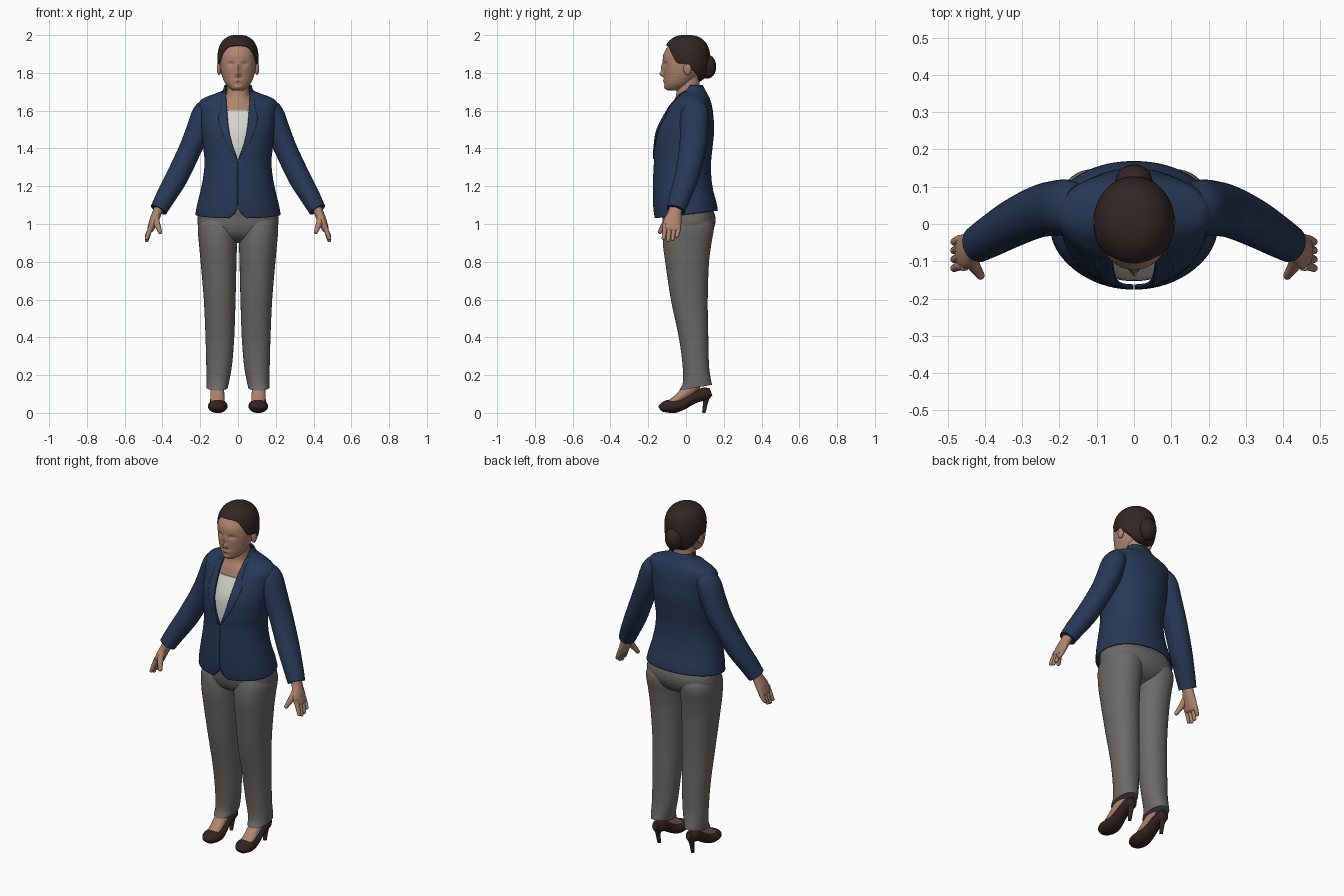
import bpy, bmesh, math
from mathutils import Vector

if "Cube" in bpy.data.objects:
    bpy.data.objects.remove(bpy.data.objects["Cube"], do_unlink=True)


def material(name, *rgb):
    m = bpy.data.materials.new(name)
    m.use_nodes = True
    m.diffuse_color = (*rgb, 1)
    m.node_tree.nodes["Principled BSDF"].inputs["Base Color"].default_value = (*rgb, 1)
    return m


navy = material("navy cloth", .02, .04, .095)
grey = material("grey cloth", .15, .142, .138)
skin = material("skin", .43, .235, .16)
dark = material("dark brown hair", .033, .018, .018)
leather = material("brown leather", .034, .016, .016)
white = material("white cloth", .66, .65, .61)


def spline(rows, u):
    """Smooth interpolation of rows, whose first entry is the rising key."""
    last = len(rows) - 1
    i = max(0, min(last - 1, sum(r[0] <= u for r in rows) - 1))
    r0, r1 = rows[i], rows[i + 1]
    h = r1[0] - r0[0]
    t = min(1, max(0, (u - r0[0]) / h))

    def slope(j, c):
        a, b = rows[max(j - 1, 0)], rows[min(j + 1, last)]
        return (b[c] - a[c]) / (b[0] - a[0])
    out = []
    for c in range(1, len(r0)):
        d0, d1 = slope(i, c) * h, slope(i + 1, c) * h
        p, q = r0[c], r1[c]
        out.append(p + t * d0 + t * t * (3 * (q - p) - 2 * d0 - d1) + t ** 3 * (2 * (p - q) + d0 + d1))
    return out


def keys(rows, sub):
    out = [a[0] + (b[0] - a[0]) * k / sub for a, b in zip(rows, rows[1:]) for k in range(sub)]
    return out + [rows[-1][0]]


def build(name, rings, mat, closed=True, caps=(True, True), mirror=False, thick=0):
    """Skin a list of equally long point rings."""
    bm = bmesh.new()
    vs = [[bm.verts.new(p) for p in ring] for ring in rings]
    n = len(vs[0])
    for a, b in zip(vs, vs[1:]):
        for j in range(n if closed else n - 1):
            k = (j + 1) % n
            bm.faces.new((a[j], a[k], b[k], b[j]))
    for on, ring in zip(caps, (vs[0], vs[-1])):
        if on and closed:
            bm.faces.new(ring)
    bmesh.ops.recalc_face_normals(bm, faces=bm.faces)
    mesh = bpy.data.meshes.new(name)
    bm.to_mesh(mesh)
    bm.free()
    mesh.materials.append(mat)
    ob = bpy.data.objects.new(name, mesh)
    bpy.context.scene.collection.objects.link(ob)
    bpy.ops.object.select_all(action='DESELECT')
    ob.select_set(True)
    bpy.context.view_layer.objects.active = ob
    bpy.ops.object.shade_smooth_by_angle(angle=math.radians(45))
    if thick:
        s = ob.modifiers.new("thickness", 'SOLIDIFY')
        s.thickness, s.offset = thick, 0
    if mirror:
        ob.modifiers.new("mirror", 'MIRROR')
    return ob


def spow(v, e):
    return math.copysign(abs(v) ** e, v)


def oval(z, cx, rx, front, back, t, n=2.0, grow=0.0):
    """Point on a level section; t = 0 is the front."""
    ry = (back - front) / 2 + grow
    return Vector((cx + (rx + grow) * spow(math.sin(t), 2 / n),
                   (front + back) / 2 - ry * spow(math.cos(t), 2 / n), z))


def stack(name, rows, mat, n=2.0, sub=5, seg=48, tilt=None, edit=None, **kw):
    """Body made of level sections (z, centre x, half width, front, back)."""
    rings = []
    for z in keys(rows, sub):
        ring = [oval(z, *spline(rows, z), math.tau * j / seg, n) for j in range(seg)]
        for p in ring:
            if tilt:
                p.z += tilt(z) * p.y
            if edit:
                edit(p)
        rings.append(ring)
    return build(name, rings, mat, **kw)


def tube(name, pts, mat, ref=(0, 1, 0), sub=5, seg=24, rounded=False, mirror=True):
    """Tube through (x, y, z, half thickness, half width along ref)."""
    rows = [(i, *p) for i, p in enumerate(pts)]
    line = [spline(rows, u) for u in keys(rows, sub)]
    pos = [Vector(p[:3]) for p in line]
    rings = []

    def ring(c, d, a, b):
        u = Vector(ref)
        u = (u - d * u.dot(d)).normalized()
        v = d.cross(u)
        pts = [c + u * b * math.cos(math.tau * j / seg) + v * a * math.sin(math.tau * j / seg)
               for j in range(seg)]
        for p in pts:
            p.z = max(p.z, 0)
        rings.append(pts)
    for i, p in enumerate(line):
        d = (pos[min(i + 1, len(pos) - 1)] - pos[max(i - 1, 0)]).normalized()
        ring(pos[i], d, p[3], p[4])
    if rounded:
        for step in (.35, .65, .85, .97):
            s = math.sqrt(1 - step * step)
            ring(pos[-1] + d * p[3] * step, d, p[3] * s, p[4] * s)
    return build(name, rings, mat, mirror=mirror)


def ellipsoid(name, c, r, mat, mirror=False):
    rings = [[(c[0] + r[0] * math.sin(f) * math.cos(math.tau * j / 28),
               c[1] + r[1] * math.sin(f) * math.sin(math.tau * j / 28),
               c[2] + r[2] * math.cos(f)) for j in range(28)]
             for f in [math.pi * (k + .2) / 16.4 for k in range(17)]]
    return build(name, rings, mat, mirror=mirror)


# Jacket: one open sheet whose front edges follow the neckline and hem
torso = [(1.05, 0, .222, -.163, .165), (1.1, 0, .213, -.169, .157), (1.17, 0, .196, -.172, .14),
         (1.25, 0, .18, -.17, .13), (1.33, 0, .173, -.166, .129), (1.4, 0, .18, -.166, .136),
         (1.5, 0, .19, -.153, .145), (1.6, 0, .2, -.102, .138), (1.63, 0, .205, -.082, .132),
         (1.655, 0, .192, -.06, .125), (1.672, 0, .16, -.048, .118), (1.69, 0, .11, -.036, .108),
         (1.705, 0, .08, -.022, .1), (1.735, 0, .068, .0, .084)]
opening = [(1.05, .045), (1.075, .014), (1.1, .003), (1.2, .001), (1.33, .001), (1.36, .008),
           (1.42, .03), (1.5, .048), (1.6, .058), (1.7, .064), (1.735, .062)]
lapel_width = [(1.345, .004), (1.45, .03), (1.56, .045), (1.61, .03), (1.7, .014)]
POWER = 2.1


def torso_ring(z, x0, x1, grow, seg):
    """Arc from front x0 to front x1, or right round to -x0 without x1."""
    s = spline(torso, z)

    def angle(x):
        return math.asin(min(1, (max(x, .001) / s[1]) ** (POWER / 2)))
    a = angle(x0)
    b = math.tau - a if x1 is None else angle(x1)
    ring = [oval(z, *s, a + (b - a) * j / seg, POWER, grow) for j in range(seg + 1)]
    for p in ring:
        p.z += .12 * min(1, max(0, (1.25 - z) / .2)) * p.y
    return ring


build("jacket", [torso_ring(z, spline(opening, z)[0], None, 0, 72) for z in keys(torso, 6)],
      navy, closed=False, thick=.008)
rings = []
for z in keys(lapel_width, 6):
    v = spline(opening, z)[0]
    rings.append(torso_ring(z, v, v + spline(lapel_width, z)[0], .006, 6))
build("lapels", rings, navy, closed=False, thick=.004, mirror=True)
build("blouse", [torso_ring(1.3 + .025 * k, 0, None, -.014, 60)[:-1] for k in range(13)], white)

# Sleeves
tube("sleeves", [(.15, .045, 1.63, .045, .06), (.18, .045, 1.585, .062, .074),
                 (.213, .042, 1.49, .064, .074), (.258, .033, 1.385, .06, .07),
                 (.325, .002, 1.245, .059, .064), (.385, -.033, 1.14, .052, .056),
                 (.42, -.054, 1.075, .046, .05)], navy, seg=32)

# Hands
tube("palms", [(.412, -.052, 1.1, .026, .034), (.43, -.06, 1.055, .025, .037),
               (.447, -.071, 1.015, .023, .047), (.462, -.077, .975, .018, .048)],
     skin, rounded=True)
for name, y, tip in (("index", -.113, .924), ("middle", -.089, .914),
                     ("ring", -.065, .92), ("little", -.042, .937)):
    tube(name + "_fingers", [(.454, y, 1.0, .014, .013), (.468, y, .965, .013, .0125),
                             (.483, y - .006, tip, .01, .01)], skin, seg=12, rounded=True)
tube("thumbs", [(.436, -.08, 1.05, .017, .018), (.43, -.11, 1.005, .017, .017),
                (.412, -.138, .958, .011, .012)], skin, seg=14, rounded=True)

# Trousers
stack("trouser_hips", [(.9, 0, .06, -.03, .04), (.93, 0, .15, -.09, .11), (.98, 0, .207, -.118, .148),
                       (1.04, 0, .213, -.125, .155), (1.1, 0, .2, -.13, .13)], grey, n=2.3)
stack("trouser_legs", [(.125, .11, .056, -.035, .138), (.16, .107, .06, -.017, .132),
                       (.25, .1, .068, -.018, .122), (.4, .096, .076, -.038, .118),
                       (.6, .097, .084, -.08, .115), (.8, .103, .095, -.11, .122),
                       (.9, .106, .101, -.122, .135), (.99, .107, .105, -.116, .147),
                       (1.05, .1, .09, -.09, .12)],
      grey, n=2.15, tilt=lambda z: .17 * max(0, 1 - (z - .125) / .1), mirror=True)

# Feet and heeled shoes
side = (1, 0, 0)
tube("feet", [(.11, .06, .18, .04, .04), (.11, .02, .125, .036, .037),
              (.109, -.04, .078, .024, .037), (.108, -.085, .05, .018, .034)],
     skin, ref=side, rounded=True)
tube("shoes", [(.108, -.14, .022, .01, .014), (.108, -.13, .027, .022, .034),
               (.108, -.1, .034, .033, .05), (.107, -.06, .036, .036, .052),
               (.108, -.02, .045, .03, .045), (.11, .02, .066, .028, .038),
               (.11, .06, .088, .032, .035), (.11, .105, .102, .034, .033),
               (.11, .132, .112, .02, .018)], leather, ref=side)
tube("shoe_heels", [(.11, .108, .1, .026, .026), (.11, .104, .06, .014, .015),
                    (.11, .094, 0, .009, .01)], leather, ref=side, seg=16)

# Neck and head, the face shaped by soft bumps
stack("neck", [(1.55, 0, .12, -.1, .06), (1.6, 0, .12, -.083, .07), (1.64, 0, .095, -.07, .08),
               (1.67, 0, .068, -.056, .08), (1.7, 0, .06, -.05, .075), (1.8, 0, .055, -.045, .07)], skin)
bumps = [(0, 1.793, .022, .012, .013), (0, 1.825, .012, .01, .024), (.036, 1.848, -.01, .017, .011),
         (-.036, 1.848, -.01, .017, .011), (0, 1.757, .007, .022, .007), (0, 1.724, .006, .02, .01)]


def shape_face(p):
    if p.y < -.03:
        p.y -= sum(a * math.exp(-((p.x - x) / sx) ** 2 - ((p.z - z) / sz) ** 2)
                   for x, z, a, sx, sz in bumps)


stack("head", [(1.706, 0, .025, -.095, -.04), (1.716, 0, .042, -.107, -.01), (1.74, 0, .065, -.114, .025),
               (1.78, 0, .083, -.117, .06), (1.83, 0, .095, -.121, .09), (1.87, 0, .098, -.123, .103),
               (1.9, 0, .097, -.119, .106), (1.94, 0, .086, -.096, .1), (1.97, 0, .058, -.066, .07),
               (1.984, 0, .03, -.035, .04)], skin, sub=7, seg=80, edit=shape_face)
ellipsoid("ears", (.1, .008, 1.822), (.012, .021, .033), skin, mirror=True)

# Hair: a dome that ends on the hairline, and a bun
hairline = [(0, 1.945), (35, 1.935), (50, 1.9), (65, 1.855), (90, 1.845),
            (115, 1.8), (140, 1.765), (180, 1.755)]
rings = []
for k in range(1, 25):
    ring = []
    for j in range(72):
        deg = 5 * j
        t = math.radians(deg)
        low = spline(hairline, min(deg, 360 - deg))[0]
        z = 1.996 - (1.996 - low) * (k / 24) ** 2
        f = (1 - abs((z - 1.87) / .127) ** 2.5) ** .4
        ring.append((.105 * f * math.sin(t), .004 - .12 * f * math.cos(t), z))
    rings.append(ring)
build("hair", rings, dark, caps=(True, False), thick=.008)
ellipsoid("hair_bun", (0, .112, 1.833), (.05, .048, .064), dark)
